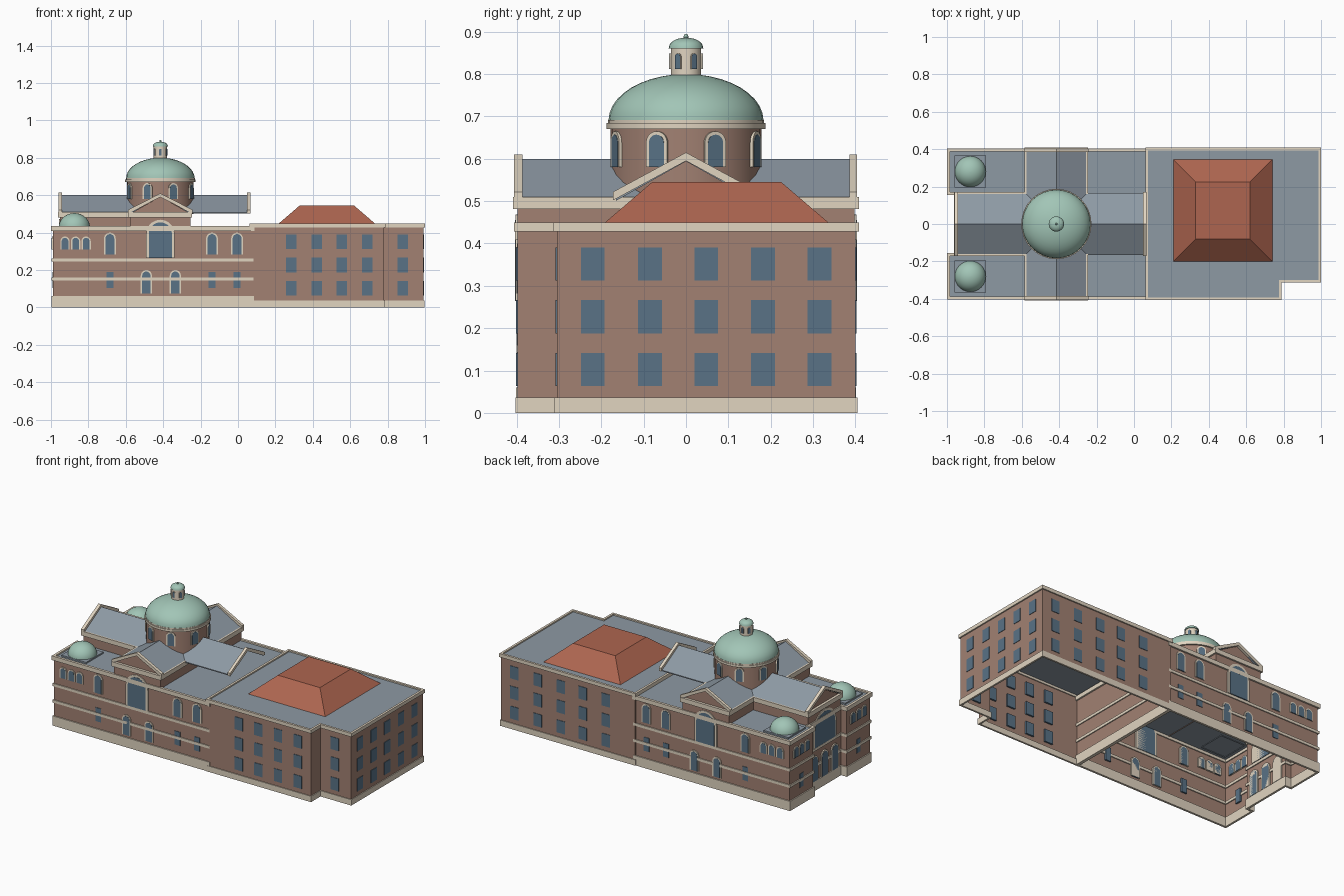
import bpy, bmesh
from math import sin, cos, pi, radians, sqrt
from mathutils import Matrix, Vector

if "Cube" in bpy.data.objects:
    bpy.data.objects.remove(bpy.data.objects["Cube"])

def mat(name, c):
    m = bpy.data.materials.new(name)
    m.diffuse_color = (*c, 1)
    m.use_nodes = True
    m.node_tree.nodes["Principled BSDF"].inputs["Base Color"].default_value = m.diffuse_color
    return m

BRICK = mat("brick", (.36, .22, .17))
CREAM = mat("stone", (.75, .66, .53))
SLATE = mat("slate", (.27, .32, .37))
GLASS = mat("glass", (.10, .17, .24))
COPPER = mat("copper", (.36, .56, .47))
TILE = mat("tile", (.42, .13, .08))

def add(name, bm, material, smooth=False):
    me = bpy.data.meshes.new(name)
    bmesh.ops.recalc_face_normals(bm, faces=bm.faces)
    bm.to_mesh(me)
    bm.free()
    ob = bpy.data.objects.new(name, me)
    bpy.context.collection.objects.link(ob)
    me.materials.append(material)
    if smooth:
        bpy.ops.object.select_all(action='DESELECT')
        ob.select_set(True)
        bpy.context.view_layer.objects.active = ob
        bpy.ops.object.shade_smooth_by_angle(angle=radians(35))
    return ob

def place(x, y, deg):
    # local frame: x along the wall, z up, -y outwards
    return Matrix.Translation((x, y, 0)) @ Matrix.Rotation(radians(deg), 4, 'Z')

def prism(bm, pts, y0, y1, M=Matrix()):
    a, b = [[bm.verts.new(M @ Vector((u, y, v))) for u, v in pts] for y in (y0, y1)]
    bm.faces.new(a)
    bm.faces.new(b[::-1])
    for i in range(len(pts)):
        j = (i + 1) % len(pts)
        bm.faces.new((a[i], b[i], b[j], a[j]))

def offset(pts, d):
    # mitred outward offset of a counter-clockwise outline
    out, n = [], len(pts)
    for i in range(n):
        p, q, r = (Vector(pts[k % n]) for k in (i - 1, i, i + 1))
        e, f = (q - p).normalized(), (r - q).normalized()
        a, b = Vector((e.y, -e.x)), Vector((f.y, -f.x))
        out.append(q + (a + b) * d / (1 + a.dot(b)))
    return out

def loft(bm, loops, cap=False, wrap=False):
    rows = [[bm.verts.new((p[0], p[1], z)) for p in pts] for pts, z in loops]
    pairs = list(zip(rows, rows[1:])) + ([(rows[-1], rows[0])] if wrap else [])
    for a, b in pairs:
        for i in range(len(a)):
            j = (i + 1) % len(a)
            bm.faces.new((a[i], a[j], b[j], b[i]))
    if cap:
        bm.faces.new(rows[-1])

def walls(name, pts, z0, z1):
    bm = bmesh.new()
    loft(bm, [(pts, z0), (pts, z1)])
    add(name, bm, BRICK)

def flat_roof(name, pts, z):
    bm = bmesh.new()
    bm.faces.new([bm.verts.new((p[0], p[1], z)) for p in pts])
    add(name, bm, SLATE)

def band(name, pts, z0, z1, d):
    bm = bmesh.new()
    o, i = offset(pts, d), offset(pts, -.006)
    loft(bm, [(o, z0), (o, z1), (i, z1), (i, z0)], wrap=True)
    add(name, bm, CREAM)

def rect(x0, x1, y0, y1):
    return [(x0, y0), (x1, y0), (x1, y1), (x0, y1)]

def lathe(name, cx, cy, prof, material, n=32):
    bm = bmesh.new()
    loft(bm, [([(cx + r * cos(2 * pi * k / n), cy + r * sin(2 * pi * k / n)) for k in range(n)], z)
              for r, z in prof], cap=True)
    add(name, bm, material, True)

def dome_profile(r, z, h, steps=10):
    return [(max(r * cos(pi / 2 * k / steps), .001), z + h * sin(pi / 2 * k / steps)) for k in range(steps + 1)]

# window sets: glass and stone surrounds gathered per group
def windows(name, items):
    g, f = bmesh.new(), bmesh.new()
    def shape(x, z0, z1, w, arch):
        h = w / 2
        if not arch:
            return [(x - h, z0), (x + h, z0), (x + h, z1), (x - h, z1)]
        return [(x - h, z0), (x + h, z0)] + [(x + h * cos(pi * k / 10), z1 - h + h * sin(pi * k / 10)) for k in range(11)]
    for M, x, z0, z1, w, t in items:
        prism(g, shape(x, z0, z1, w, t), .01, -.006 if t else -.003, M)
        if t:
            prism(f, shape(x, z0, z1 + t, w + 2 * t, t), .01, -.005, M)
    add(name + "_glass", g, GLASS)
    if f.verts:
        add(name + "_surrounds", f, CREAM)
    else:
        f.free()

# old wing: walls with recessed west entrance, roof, plinth, string courses, cornice
OLD = [(-.99, -.394), (.078, -.394), (.078, .394), (-.99, .394),
       (-.99, .165), (-.95, .165), (-.95, -.165), (-.99, -.165)]
walls("old_wing_walls", OLD, 0, .425)
flat_roof("old_wing_roof", OLD, .425)
for nm, z0, z1, d in (("plinth", 0, .06, .007), ("lower_course", .143, .16, .006),
                      ("upper_course", .245, .262, .006), ("cornice", .408, .434, .01)):
    band("old_wing_" + nm, OLD, z0, z1, d)

# new wing: notched block
NEW = [(.07, -.398), (.78, -.398), (.78, -.305), (.992, -.305), (.992, .4), (.07, .4)]
walls("new_wing_walls", NEW, 0, .442)
flat_roof("new_wing_roof", NEW, .442)
band("new_wing_plinth", NEW, 0, .036, .005)
band("new_wing_cornice", NEW, .428, .45, .008)

# hipped tile roof with flat top
bm = bmesh.new()
loft(bm, [(rect(.21, .74, -.2, .345), .442), (rect(.33, .62, -.08, .225), .545)], cap=True)
add("hip_roof", bm, TILE)

# crossing: raised transept and nave walls with cornices
TRANSEPT, NAVE = rect(-.575, -.255, -.398, .398), rect(-.953, -.5, -.16, .16)
for nm, p in (("transept", TRANSEPT), ("nave", NAVE)):
    walls(nm + "_walls", p, .42, .505)
    band(nm + "_cornice", p, .482, .51, .01)

# gabled roofs, tympanums and raking cornices
def chevron(h, z0, z1, t):
    return [(-h, z0), (0, z1), (h, z0), (h, z0 - t), (0, z1 - t), (-h, z0 - t)]

def gable(name, M, r0, r1, b0, b1, rise):
    bm = bmesh.new()
    prism(bm, chevron(.165, .507, .6, .006), r0, r1, M)
    add(name + "_roof", bm, SLATE)
    bm = bmesh.new()
    prism(bm, [(-.155, .505), (.155, .505), (0, .592)], b0, b1, M)
    add(name + "_tympanum", bm, BRICK)
    bm = bmesh.new()
    for a, b in ((r0 - .006, r0 + .014), (r1 - .014, r1 + .004)):
        prism(bm, chevron(.172, .522, .6 + rise, .02), a, b, M)
    add(name + "_raking_cornice", bm, CREAM)

gable("transept", place(-.415, 0, 0), -.4, .4, -.388, .388, .01)
gable("nave", place(0, 0, -90), -.955, .063, -.943, -.45, .015)

# central drum, dome and lantern
CX = -.415
lathe("drum", CX, 0, [(.178, .5), (.178, .675)], BRICK)
lathe("drum_cornice", CX, 0, [(.178, .67), (.188, .67), (.188, .684), (.184, .684), (.184, .692), (.17, .692)], CREAM)
lathe("main_dome", CX, 0, dome_profile(.183, .69, .11), COPPER)
lathe("lantern", CX, 0, [(.036, .79), (.036, .86)], CREAM, 24)
lathe("lantern_cap", CX, 0, [(.03, .86), (.041, .86)] + dome_profile(.04, .864, .022, 6), COPPER, 24)
lathe("finial", CX, 0, [(.004, .88), (.006, .888), (.003, .895)], COPPER, 12)
ang = [22.5 + 45 * k for k in range(8)]
windows("drum_windows", [(place(CX + .177 * sin(radians(a)), -.177 * cos(radians(a)), a), 0, .58, .657, .038, .008) for a in ang])
windows("lantern_windows", [(place(CX + .034 * sin(radians(a)), -.034 * cos(radians(a)), a), 0, .812, .848, .013, .001) for a in range(0, 360, 60)])

# corner cupolas on square bases
for s, side in ((-1, "front"), (1, "back")):
    bm = bmesh.new()
    sq = rect(-.96, -.79, s * .28 - .085, s * .28 + .085)
    loft(bm, [(sq, .42), (sq, .434)], cap=True)
    add(side + "_cupola_base", bm, SLATE)
    lathe(side + "_cupola", -.875, s * .28, dome_profile(.083, .43, .074), COPPER)

# old wing long-side windows, the back mirrors the front
items, upper = [], []
for deg, y, s in ((0, -.394, 1), (180, .394, -1)):
    M = place(0, y, deg)
    items += [(M, s * x, .31, .372, .036, .007) for x in (-.925, -.868, -.812)]
    items += [(M, s * x, .282, .392, .047, .008) for x in (-.685, -.139, -.005)]
    items += [(M, s * x, .075, .192, .044, .008) for x in (-.49, -.335)]
    items += [(M, s * x, .105, .19, .038, 0) for x in (-.685, -.139, -.005)]
    upper.append((place(0, y * 1.01, deg), s * CX, .264, .455, .124, .014))
windows("long_side_windows", items)
windows("transept_windows", upper)

# west end windows and entrance arches
T, E = place(-.99, 0, -90), place(-.952, 0, -90)
west = [(T, s * y, .31, .372, .036, .007) for s in (-1, 1) for y in (.225, .28, .335)]
west += [(T, s * .28, .105, .19, .038, 0) for s in (-1, 1)]
west += [(E, y, .06, .21, .055, .008) for y in (-.1, 0, .1)] + [(E, 0, .264, .46, .2, .014)]
windows("west_windows", west)

# new wing window grid on three sides
grid = [(place(0, -.398, 0), x) for x in (.285, .42, .555, .69)]
grid += [(place(0, -.305, 0), .88)]
grid += [(place(.992, 0, 90), y) for y in (-.22, -.085, .048, .182, .315)]
grid += [(place(0, .4, 180), -x) for x in (.27, .43, .58, .74, .9)]
windows("new_wing_windows", [(M, x, z, z + .078, .056, 0) for M, x in grid for z in (.063, .188, .313)])
